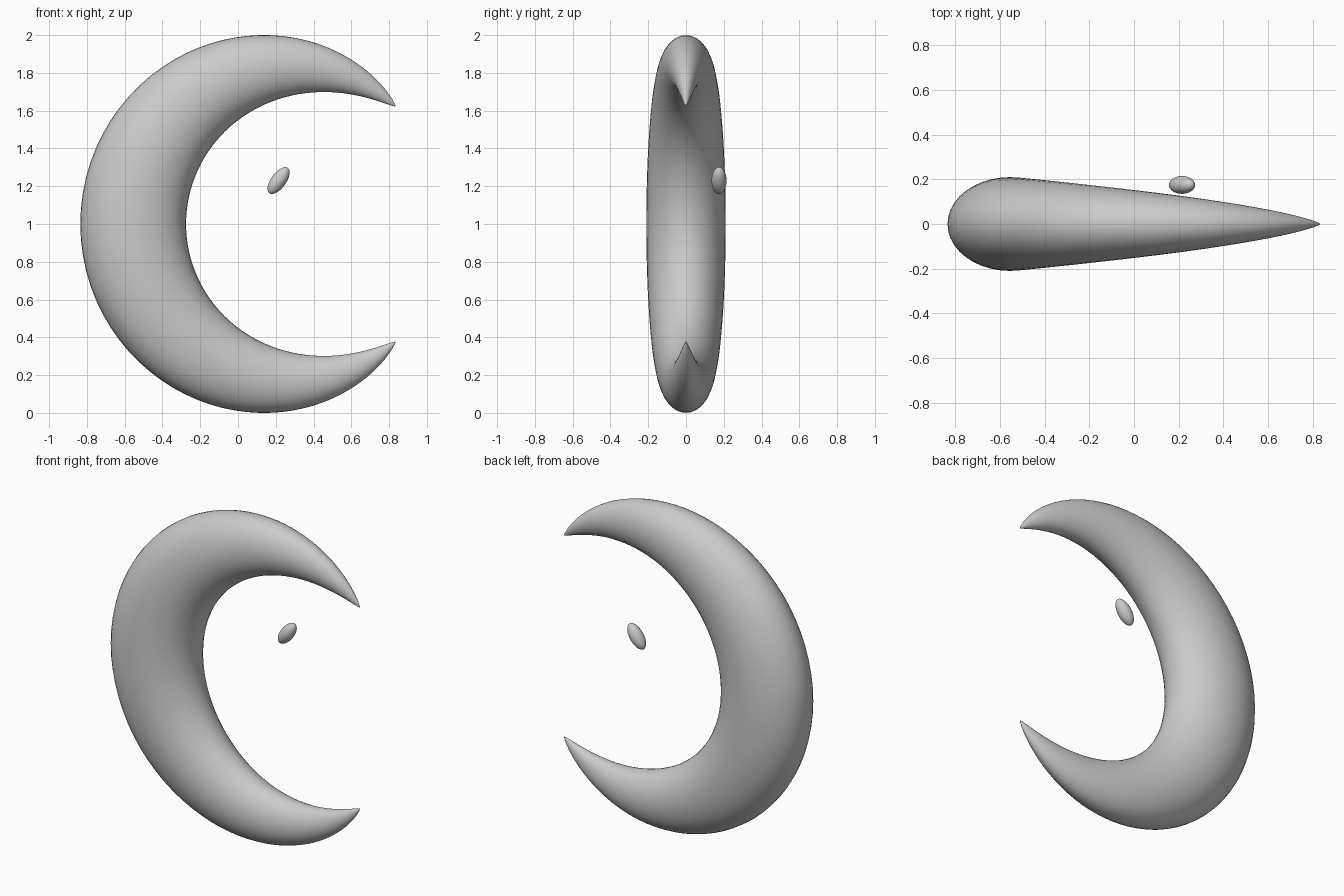
import bpy
import bmesh
from math import sin, cos, pi, radians

cube = bpy.data.objects.get("Cube")
if cube:
    bpy.data.objects.remove(cube)

grey = bpy.data.materials.new("plain grey")
grey.use_nodes = True
colour = (0.6, 0.6, 0.6, 1)
grey.diffuse_color = colour
grey.node_tree.nodes["Principled BSDF"].inputs["Base Color"].default_value = colour

# Crescent: elliptical rings swept along an arc, swelling in the middle
CENTRE_X, CENTRE_Z, ARC_RADIUS = 0.279, 1.0, 0.834
HALF_SWEEP = radians(131.8)
THICK, FLATTEN = 0.28, 0.75
STEPS, SIDES = 96, 40


def arc_point(angle, radius, y=0.0):
    return (CENTRE_X - radius * cos(angle), y, CENTRE_Z + radius * sin(angle))


bm = bmesh.new()
rings = []
for i in range(1, STEPS):
    # Sine spacing packs rings closer together towards the tips
    u = sin((i / STEPS - 0.5) * pi)
    angle = u * HALF_SWEEP
    r = THICK * cos(u * pi / 2) ** 0.8
    ring = []
    for j in range(SIDES):
        a = 2 * pi * j / SIDES
        ring.append(bm.verts.new(
            arc_point(angle, ARC_RADIUS + r * cos(a), FLATTEN * r * sin(a))))
    rings.append(ring)

for ring, after in zip(rings, rings[1:]):
    for j in range(SIDES):
        k = (j + 1) % SIDES
        bm.faces.new((ring[j], ring[k], after[k], after[j]))

# Pointed tips
for ring, side in ((rings[0], -1), (rings[-1], 1)):
    tip = bm.verts.new(arc_point(side * HALF_SWEEP, ARC_RADIUS))
    for j in range(SIDES):
        bm.faces.new((ring[j], ring[(j + 1) % SIDES], tip))

bmesh.ops.recalc_face_normals(bm, faces=bm.faces[:])
for face in bm.faces:
    face.smooth = True
mesh = bpy.data.meshes.new("crescent")
bm.to_mesh(mesh)
bm.free()
mesh.materials.append(grey)
crescent = bpy.data.objects.new("crescent", mesh)
bpy.context.collection.objects.link(crescent)

# Small tilted egg floating inside the curve, towards the back
bpy.ops.mesh.primitive_uv_sphere_add(
    segments=32, ring_count=16, radius=1,
    location=(0.215, 0.175, 1.23), rotation=(0, radians(36), 0))
eye = bpy.context.object
eye.name = "eye"
eye.scale = (0.04, 0.04, 0.083)
eye.data.materials.append(grey)
bpy.ops.object.shade_smooth()
